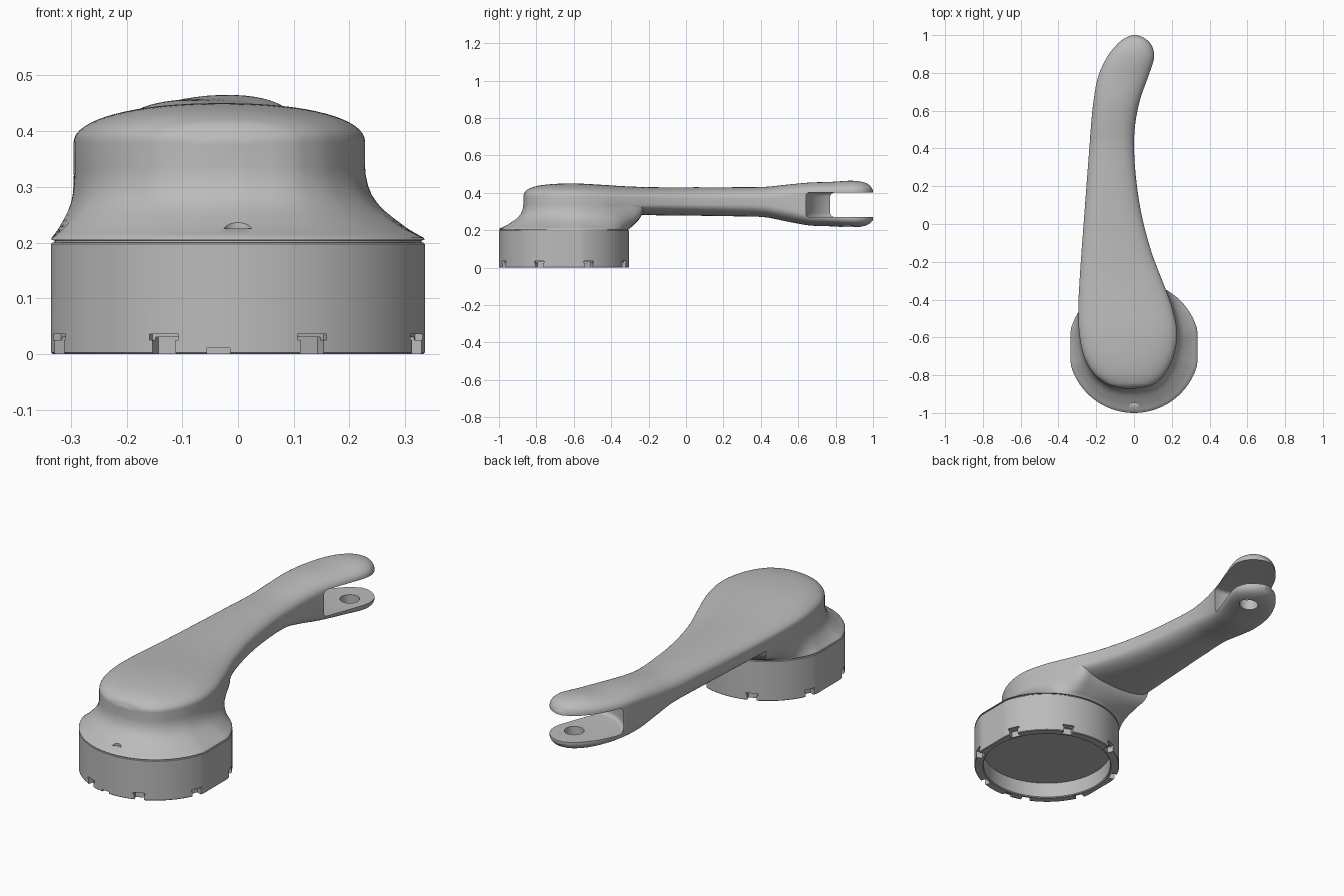
import bpy, bmesh, math
from mathutils import Vector

if "Cube" in bpy.data.objects:
    bpy.data.objects.remove(bpy.data.objects["Cube"])

CY = -0.652           # centre of the round base
R, FLAT = 0.348, 0.335
N = 128

grey = bpy.data.materials.new("plain_grey")
grey.diffuse_color = (0.5, 0.5, 0.5, 1)
grey.use_nodes = True
grey.node_tree.nodes["Principled BSDF"].inputs["Base Color"].default_value = grey.diffuse_color


def make(name, bm):
    bmesh.ops.recalc_face_normals(bm, faces=bm.faces[:])
    me = bpy.data.meshes.new(name)
    bm.to_mesh(me)
    bm.free()
    ob = bpy.data.objects.new(name, me)
    bpy.context.collection.objects.link(ob)
    me.materials.append(grey)
    return ob


def loft(name, rings):
    """Closed solid through equal-length rings with capped ends."""
    bm = bmesh.new()
    vs = [[bm.verts.new(p) for p in r] for r in rings]
    n = len(vs[0])
    for a, b in zip(vs, vs[1:]):
        for i in range(n):
            j = (i + 1) % n
            bm.faces.new((a[i], a[j], b[j], b[i]))
    bm.faces.new(vs[0][::-1])
    bm.faces.new(vs[-1])
    return make(name, bm)


def box(name, size, loc, rot=0):
    bm = bmesh.new()
    bmesh.ops.create_cube(bm, size=1)
    ob = make(name, bm)
    for v in ob.data.vertices:
        v.co = Vector((v.co.x * size[0], v.co.y * size[1], v.co.z * size[2]))
    ob.location, ob.rotation_euler.z = loc, rot
    return ob


def cylinder(name, r, z0, z1, x, y, bevel=0):
    bm = bmesh.new()
    bmesh.ops.create_cone(bm, cap_ends=True, segments=96, radius1=r, radius2=r, depth=z1 - z0)
    if bevel:
        rim = [e for e in bm.edges if abs(e.verts[0].co.z - e.verts[1].co.z) < 1e-6]
        bmesh.ops.bevel(bm, geom=rim, offset=bevel, segments=5, profile=0.5, affect='EDGES')
    ob = make(name, bm)
    ob.location = (x, y, (z0 + z1) / 2)
    return ob


def combine(ob, other, op):
    bpy.context.view_layer.update()
    m = ob.modifiers.new("cut", 'BOOLEAN')
    m.operation, m.object, m.solver = op, other, 'EXACT'
    bpy.context.view_layer.objects.active = ob
    bpy.ops.object.modifier_apply(modifier=m.name)
    bpy.data.objects.remove(other)


# Arm stations: y, left x, right x, upper round start, top, lower round start, bottom
ROWS = [
    (-0.87, -0.06, 0.01, .375, .385, .325, .315),
    (-0.86, -0.11, 0.07, .378, .407, .32, .305),
    (-0.84, -0.155, 0.115, .38, .422, .32, .30),
    (-0.79, -0.215, 0.165, .38, .438, .32, .30),
    (-0.70, -0.265, 0.21, .38, .448, .32, .30),
    (-0.58, -0.29, 0.228, .38, .450, .32, .295),
    (-0.45, -0.295, 0.205, .378, .443, .325, .29),
    (-0.30, -0.288, 0.15, .375, .434, .335, .285),
    (-0.15, -0.278, 0.093, .372, .430, .34, .28),
    (0.05, -0.263, 0.04, .37, .430, .34, .278),
    (0.25, -0.248, 0.01, .37, .430, .34, .275),
    (0.42, -0.235, 0.0, .37, .432, .335, .27),
    (0.54, -0.226, 0.008, .38, .444, .315, .247),
    (0.66, -0.213, 0.033, .395, .455, .285, .226),
    (0.78, -0.190, 0.075, .402, .459, .27, .221),
    (0.88, -0.145, 0.106, .405, .465, .265, .216),
    (0.94, -0.10, 0.096, .405, .459, .265, .220),
    (0.98, -0.055, 0.062, .405, .442, .265, .234),
    (1.0, -0.012, 0.02, .405, .415, .265, .255),
]


def smooth_rows(rows, steps=6):
    out = []
    for i in range(len(rows) - 1):
        p = [rows[max(0, min(len(rows) - 1, i + k))] for k in (-1, 0, 1, 2)]
        ya, yb, yc, yd = (q[0] for q in p)
        for s in range(steps):
            t = s / steps
            h = yc - yb
            y = yb + h * t
            row = [y]
            for a, b, c, d in list(zip(*p))[1:]:
                m0 = (c - a) / (yc - ya) * h
                m1 = (d - b) / (yd - yb) * h
                row.append((2*t**3 - 3*t*t + 1) * b + (t**3 - 2*t*t + t) * m0
                           + (3*t*t - 2*t**3) * c + (t**3 - t*t) * m1)
            out.append(row)
    return out + [list(rows[-1])]


def section(row, n=32):
    y, xl, xr, zu, zt, zl, zb = row
    cx, hw = (xl + xr) / 2, (xr - xl) / 2
    pts = []
    for base, tip, start in ((zu, zt, 0), (zl, zb, math.pi)):
        for i in range(n + 1):
            a = start + math.pi * i / n
            c, s = math.cos(a), abs(math.sin(a))
            e = 2 / 2.2
            pts.append((cx + hw * math.copysign(abs(c) ** e, c), y, base + (tip - base) * s ** e))
    return pts


stations = smooth_rows(ROWS)
handle = loft("handle", [section(r) for r in stations])

# Flared skirt: round base outline blending into the head outline
head = [s for s in stations if s[0] < -0.2]
outline = [(s[1], s[0]) for s in head] + [(s[2], s[0]) for s in reversed(head)]


def head_radius(a):
    dx, dy = math.cos(a), math.sin(a)
    best = 9
    for (x0, y0), (x1, y1) in zip(outline, outline[1:] + outline[:1]):
        ex, ey = x1 - x0, y1 - y0
        den = dx * ey - dy * ex
        if abs(den) > 1e-9:
            t = (x0 * ey - (y0 - CY) * ex) / den
            u = (x0 * dy - (y0 - CY) * dx) / den
            if t > 0 and -1e-6 <= u <= 1 + 1e-6:
                best = min(best, t)
    return best * 0.998


def base_radius(a, r=R, flat=FLAT):
    return min(r, flat / max(abs(math.cos(a)), 1e-6))


angles = [2 * math.pi * i / N for i in range(N)]


def ring(z, radius):
    return [(radius(a) * math.cos(a), CY + radius(a) * math.sin(a), z) for a in angles]


hr = {a: head_radius(a) for a in angles}
flare = [(0, .205), (.02, .209), (.14, .216), (.28, .225), (.42, .236), (.56, .2475), (.69, .259),
         (.8, .272), (.89, .287), (.95, .304), (.985, .322), (1, .342)]
rings = [ring(.199, lambda a: base_radius(a) - .006), ring(.204, lambda a: base_radius(a) - .006)]
rings += [ring(z, lambda a, f=f: base_radius(a) * (1 - f) + hr[a] * f) for f, z in flare]
skirt = loft("skirt", rings)
combine(handle, skirt, 'UNION')

# Fork slot, pivot hole and marker recess
combine(handle, cylinder("slot_cutter", .23, .27, .402, .015, .87, .02), 'DIFFERENCE')
combine(handle, cylinder("hole_cutter", .045, .15, .33, .01, .87), 'DIFFERENCE')
combine(handle, cylinder("recess_cutter", .027, .225, .28, 0, -.972), 'DIFFERENCE')

# Hollow collar with flat sides
collar = loft("collar", [
    ring(.08, lambda a: .305), ring(.004, lambda a: .305), ring(0, lambda a: .309),
    ring(0, lambda a: base_radius(a) - .003), ring(.003, base_radius),
    ring(.198, base_radius), ring(.2, lambda a: base_radius(a) - .002)])

# Eight stepped notches round the lower rim
for k in range(8):
    a = math.radians(22.5 + 45 * k)
    c, s = math.cos(a), math.sin(a)
    for w, z0, z1, depth in ((.045, -.02, .031, .03), (.056, .025, .036, .016)):
        d = base_radius(a) - depth + .05
        combine(collar, box("notch_cutter", (.1, w, z1 - z0), (d * c, CY + d * s, (z0 + z1) / 2), a),
                'DIFFERENCE')
combine(collar, box("slit_cutter", (.042, .06, .03), (-.035, -1.0, -.004)), 'DIFFERENCE')

for ob in (handle, collar):
    bpy.ops.object.select_all(action='DESELECT')
    ob.select_set(True)
    bpy.context.view_layer.objects.active = ob
    bpy.ops.object.shade_smooth_by_angle(angle=math.radians(35))
